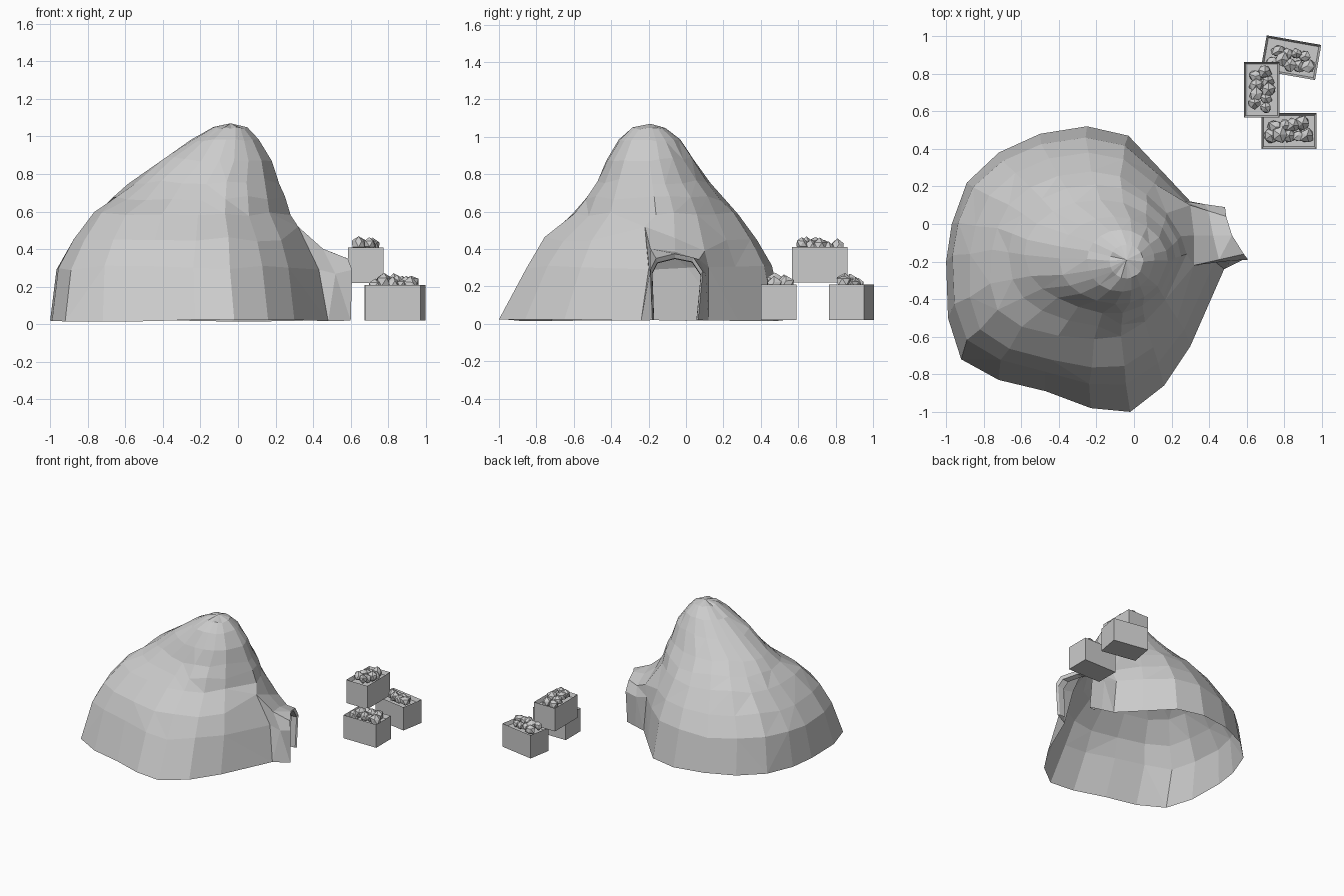
import bpy, bmesh, math, random
from mathutils import Vector, Matrix

cube = bpy.data.objects.get("Cube")
if cube:
    bpy.data.objects.remove(cube, do_unlink=True)

random.seed(4)


def make_material(name, value):
    material = bpy.data.materials.new(name)
    material.use_nodes = True
    colour = (value, value, value, 1)
    material.diffuse_color = colour
    material.node_tree.nodes["Principled BSDF"].inputs["Base Color"].default_value = colour
    return material


stone_grey = make_material("stone grey", 0.6)


def finish(bm, name, material):
    bmesh.ops.recalc_face_normals(bm, faces=bm.faces)
    mesh = bpy.data.meshes.new(name)
    bm.to_mesh(mesh)
    bm.free()
    mesh.materials.append(material)
    obj = bpy.data.objects.new(name, mesh)
    bpy.context.collection.objects.link(obj)
    return obj


def bridge(bm, lower, upper, closed=False, skip=()):
    count = len(lower)
    for i in range(count if closed else count - 1):
        if i not in skip:
            j = (i + 1) % count
            bm.faces.new((lower[i], lower[j], upper[j], upper[i]))


# Footprint of the hill, counter-clockwise; the first three points span the doorway
footprint = [(.48, -.24), (.42, -.08), (.3, .12), (.15, .28), (-.03, .47),
             (-.25, .52), (-.5, .48), (-.72, .38), (-.89, .22), (-.97, 0),
             (-1, -.2), (-.99, -.5), (-.92, -.72), (-.72, -.83), (-.47, -.89),
             (-.23, -.98), (-.02, -1), (.16, -.86), (.3, -.65)]

# Contours going up: height, the left, right, front and back limits, roundness,
# and how far the front left shoulder swells out or falls in
contours = [(.02, -1, .48, -1, .52, 0, 0), (.3, -.965, .43, -.86, .46, .2, .02),
            (.45, -.87, .37, -.76, .38, .3, .07), (.59, -.75, .28, -.6, .28, .4, .13),
            (.67, -.67, .25, -.55, .21, .7, -.02), (.76, -.59, .22, -.49, .13, .8, -.12),
            (.88, -.4, .18, -.43, .04, .9, -.04), (.98, -.25, .11, -.36, -.03, 1, 0),
            (1.045, -.13, .05, -.29, -.11, 1, 0)]


def contour_ring(bm, contour):
    z, left, right, front, back, roundness, swell = contour
    wobble = .014 if .1 < z < .9 else .006
    ring = []
    for fx, fy in footprint:
        # Position within the limits, from -1 to 1, eased towards an ellipse
        offset = Vector(((fx + .26) / .74, (fy + .24) / .76))
        offset = offset.lerp(offset.normalized(), roundness)
        diagonal = max(0, -offset.normalized().dot(Vector((.6, .8))))
        offset *= 1 + swell * diagonal ** 4
        height = z + random.uniform(-wobble, wobble)
        ring.append(bm.verts.new(((left + right + offset.x * (right - left)) / 2,
                                  (front + back + offset.y * (back - front)) / 2,
                                  height)))
    return ring


# Hollow hill with a gap for the doorway
bm = bmesh.new()
rings = [contour_ring(bm, contour) for contour in contours]
for post, place in zip(rings[2], [(.32, -.22, .52), (.32, -.06, .46), (.3, .1, .39)]):
    post.co = place
for level in range(len(rings) - 1):
    bridge(bm, rings[level], rings[level + 1], True, (0, 1) if level < 2 else ())
peak = bm.verts.new((-.04, -.19, 1.07))
top = rings[-1]
for i in range(len(top)):
    bm.faces.new((top[i], top[(i + 1) % len(top)], peak))

# Flared doorway hood growing out of the gap
gap = [rings[0][0], rings[1][0], rings[2][0], rings[2][1],
       rings[2][2], rings[1][2], rings[0][2]]
arch = [(-.18, .02), (-.19, .29), (-.16, .35), (-.06, .375),
        (.04, .355), (.09, .28), (.065, .02)]


def arch_ring(scale, recess):
    ring = []
    for y, z in arch:
        y = -.055 + (y + .055) * scale
        sweep = .53 - .44 * y - .035 * math.cos((y + .05) * 10)
        ring.append(bm.verts.new((sweep - recess, y, .02 + (z - .02) * scale)))
    return ring


mouth = arch_ring(1, 0)
lip = arch_ring(.93, .01)
lining = arch_ring(.92, .06)
# The hood dips and narrows between the hill and its mouth
neck = []
for outer, inner in zip(mouth, gap):
    point = outer.co.lerp(inner.co, .5)
    point.z -= .08 * max(0, point.z - .02)
    neck.append(bm.verts.new(point))
bridge(bm, neck, gap)
bridge(bm, mouth, neck)
bridge(bm, lip, mouth)
bridge(bm, lining, lip)
# Unused posts inside the gap are dropped
bmesh.ops.delete(bm, geom=[v for v in bm.verts if not v.link_faces], context='VERTS')
bmesh.ops.triangulate(bm, faces=[f for f in bm.faces if random.random() < .4])
finish(bm, "hollow_hill", stone_grey)

# Open crates heaped with rough stones
LENGTH, WIDTH, HEIGHT, RIM = .295, .19, .19, .016


def make_crate(name, x, y, z, degrees):
    place = Matrix.Translation((x, y, z)) @ Matrix.Rotation(math.radians(degrees), 4, 'Z')
    bm = bmesh.new()
    bmesh.ops.create_cube(bm, size=1)
    bmesh.ops.scale(bm, vec=(LENGTH, WIDTH, HEIGHT), verts=bm.verts)
    bmesh.ops.translate(bm, vec=(0, 0, HEIGHT / 2), verts=bm.verts)
    bm.normal_update()
    lid = [f for f in bm.faces if f.normal.z > .9]
    bmesh.ops.inset_region(bm, faces=lid, thickness=RIM)
    bmesh.ops.translate(bm, vec=(0, 0, -.03), verts=lid[0].verts)
    box = finish(bm, name + "_crate", stone_grey)
    box.matrix_world = place

    bm = bmesh.new()
    for i in range(9):
        along = (i / 8 - .5) * .19
        across = random.uniform(-.012, .012) + (.028 if i % 2 else -.028)
        radius = random.uniform(.034, .05)
        stone = bmesh.ops.create_icosphere(bm, subdivisions=1, radius=radius)["verts"]
        for v in stone:
            v.co *= random.uniform(.75, 1.1)
        lift = HEIGHT - .01 + random.uniform(0, .03)
        bmesh.ops.translate(bm, vec=(along, across, lift), verts=stone)
    heap = finish(bm, name + "_stones", stone_grey)
    heap.matrix_world = place


make_crate("front", .825, .495, .02, 0)
make_crate("back", .835, .885, .02, -10)
make_crate("upper", .68, .715, .22, 90)
